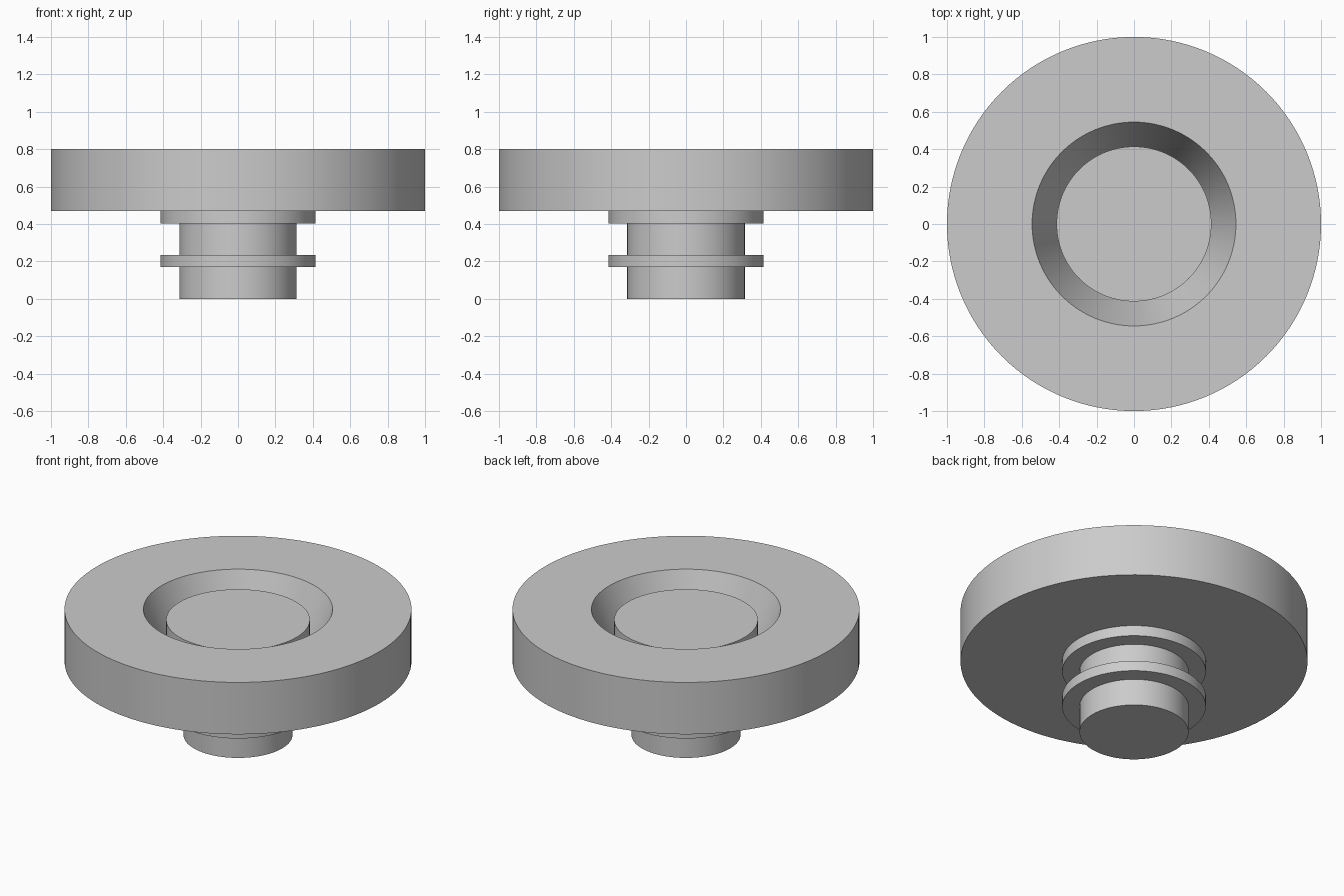
import bpy, bmesh, math

if "Cube" in bpy.data.objects:
    bpy.data.objects.remove(bpy.data.objects["Cube"])

SEGMENTS = 128

grey = bpy.data.materials.new("plain grey")
grey.diffuse_color = (0.6, 0.6, 0.6, 1)
grey.use_nodes = True
grey.node_tree.nodes["Principled BSDF"].inputs["Base Color"].default_value = grey.diffuse_color


def lathe(name, profile, closed=False):
    """Spin a (radius, z) profile about z; end points on the axis become caps."""
    bm = bmesh.new()
    rings = []
    for r, z in profile:
        rings.append([bm.verts.new((r * math.cos(2 * math.pi * i / SEGMENTS),
                                    r * math.sin(2 * math.pi * i / SEGMENTS), z))
                      for i in range(SEGMENTS)])
    pairs = list(zip(rings, rings[1:]))
    if closed:
        pairs.append((rings[-1], rings[0]))
    else:
        bm.faces.new(rings[0])
        bm.faces.new(rings[-1])
    for a, b in pairs:
        for i in range(SEGMENTS):
            j = (i + 1) % SEGMENTS
            bm.faces.new((a[i], a[j], b[j], b[i]))
    bmesh.ops.recalc_face_normals(bm, faces=bm.faces)
    mesh = bpy.data.meshes.new(name)
    bm.to_mesh(mesh)
    bm.free()
    mesh.materials.append(grey)
    obj = bpy.data.objects.new(name, mesh)
    bpy.context.collection.objects.link(obj)
    bpy.ops.object.select_all(action='DESELECT')
    obj.select_set(True)
    bpy.context.view_layer.objects.active = obj
    bpy.ops.object.shade_smooth_by_angle(angle=math.radians(30))
    return obj


# Wide wheel with a hole that tapers towards the underside
lathe("wheel_ring", [(1.0, 0.47), (1.0, 0.80), (0.545, 0.80), (0.414, 0.47)], closed=True)

# Hub, standing inside the tapered hole, with its stepped shaft and collar
lathe("hub_and_shaft", [(0.314, 0.0), (0.314, 0.17), (0.414, 0.17), (0.414, 0.235),
                        (0.314, 0.235), (0.314, 0.403), (0.414, 0.403), (0.414, 0.733)])
